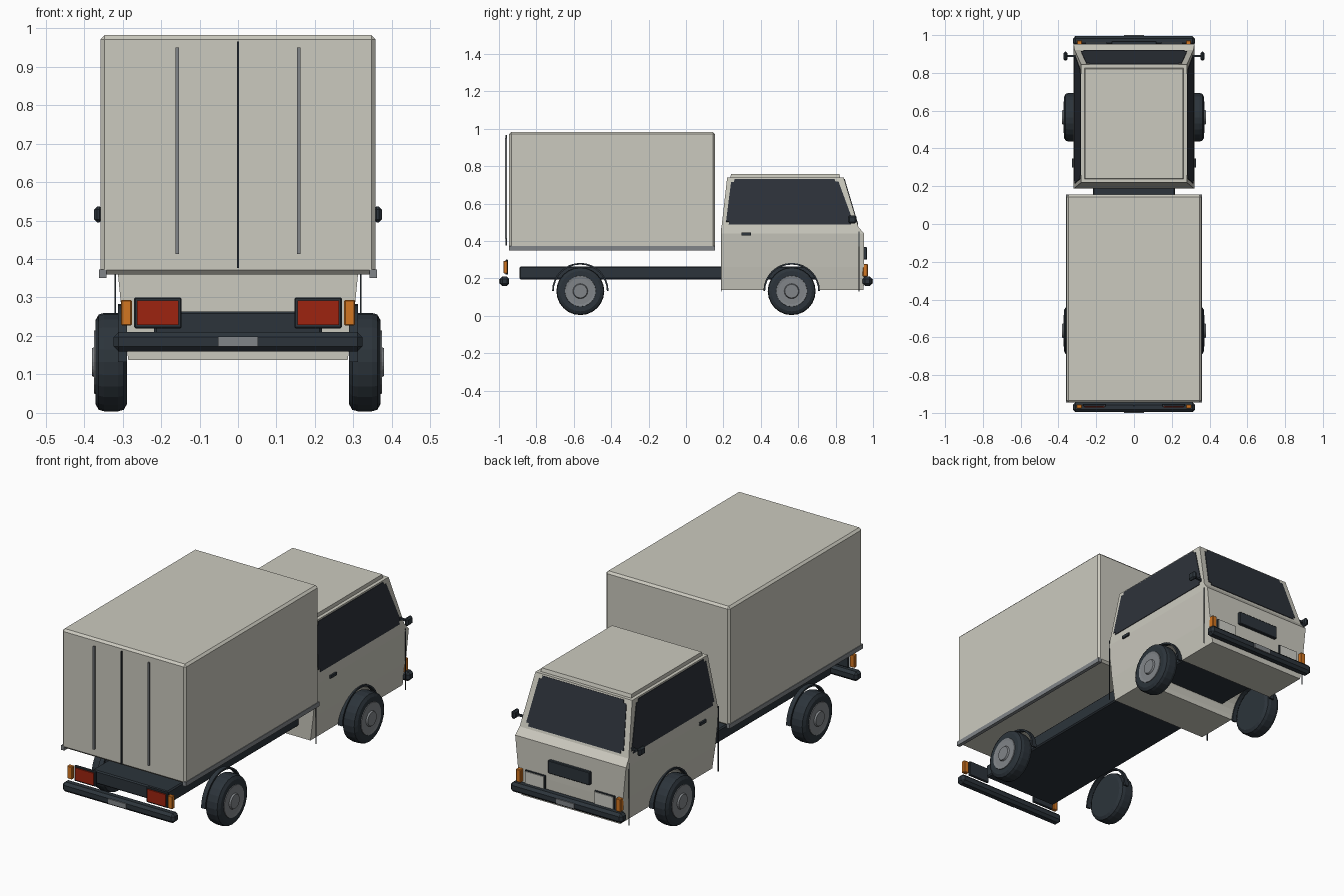
import bpy, bmesh, math
from mathutils import Matrix, Vector

cube = bpy.data.objects.get("Cube")
if cube:
    bpy.data.objects.remove(cube, do_unlink=True)


def material(name, rgb):
    m = bpy.data.materials.new(name)
    m.use_nodes = True
    color = (*rgb, 1)
    m.diffuse_color = color
    bsdf = m.node_tree.nodes["Principled BSDF"]
    bsdf.inputs["Base Color"].default_value = color
    bsdf.inputs["Roughness"].default_value = 0.6
    return m


cream = material("cream_paint", (0.60, 0.59, 0.52))
black = material("dark_rubber", (0.025, 0.034, 0.043))
glass = material("dark_glass", (0.026, 0.032, 0.042))
steel = material("grey_metal", (0.22, 0.235, 0.25))
red = material("red_lens", (0.34, 0.017, 0.005))
amber = material("amber_lens", (0.65, 0.18, 0.015))
lamp = material("lamp_glass", (0.62, 0.62, 0.57))


def finish(name, bm, mat):
    bmesh.ops.recalc_face_normals(bm, faces=bm.faces)
    mesh = bpy.data.meshes.new(name)
    bm.to_mesh(mesh)
    bm.free()
    mesh.materials.append(mat)
    ob = bpy.data.objects.new(name, mesh)
    bpy.context.collection.objects.link(ob)
    return ob


def box(name, x, y, z, mat, bevel=0.0):
    """Box from (min, max) ranges, with optional chamfered edges."""
    bm = bmesh.new()
    size = [b - a for a, b in (x, y, z)]
    mid = [(a + b) / 2 for a, b in (x, y, z)]
    bmesh.ops.create_cube(bm, size=1, matrix=Matrix.Translation(mid) @ Matrix.Diagonal((*size, 1)))
    if bevel:
        bmesh.ops.bevel(bm, geom=bm.edges[:], offset=bevel, segments=1, affect='EDGES')
    return finish(name, bm, mat)


def pair(name, x, y, z, mat, bevel=0.0):
    """A box on each side of the vehicle."""
    box("left_" + name, x, y, z, mat, bevel)
    box("right_" + name, (-x[1], -x[0]), y, z, mat, bevel)


def lathe(name, profile, side, y, z, mat, steps=24):
    """Revolve (radius, x) points around the axle."""
    bm = bmesh.new()
    verts = [bm.verts.new((side * x, y, z + r)) for r, x in profile]
    edges = [bm.edges.new(p) for p in zip(verts, verts[1:])]
    bmesh.ops.spin(bm, geom=verts + edges, cent=(0, y, z), axis=(1, 0, 0),
                   angle=math.tau, steps=steps)
    bmesh.ops.remove_doubles(bm, verts=bm.verts, dist=0.0005)
    return finish(name, bm, mat)


def prism(name, outline, x0, x1, mat):
    """Extrude a (y, z) outline across x."""
    bm = bmesh.new()
    face = bm.faces.new([bm.verts.new((x0, y, z)) for y, z in outline])
    ext = bmesh.ops.extrude_face_region(bm, geom=[face])["geom"]
    bmesh.ops.translate(bm, vec=(x1 - x0, 0, 0),
                        verts=[v for v in ext if isinstance(v, bmesh.types.BMVert)])
    return finish(name, bm, mat)


def pane(name, corners, normal, mat):
    """Thin window plate with clipped corners."""
    bm = bmesh.new()
    n = Vector(normal).normalized()
    face = bm.faces.new([bm.verts.new(Vector(c) - n * 0.002) for c in corners])
    bmesh.ops.bevel(bm, geom=bm.verts[:], offset=0.016, segments=2, affect='VERTICES')
    ext = bmesh.ops.extrude_face_region(bm, geom=bm.faces[:])["geom"]
    bmesh.ops.translate(bm, vec=n * 0.005,
                        verts=[v for v in ext if isinstance(v, bmesh.types.BMVert)])
    return finish(name, bm, mat)


AXLE_Z, FRONT_AXLE, REAR_AXLE = 0.132, 0.565, -0.565


def arc(radius, y, a0=0, a1=180, n=16):
    angles = [math.radians(a0 + (a1 - a0) * i / n) for i in range(n + 1)]
    return [(y + radius * math.cos(a), AXLE_Z + radius * math.sin(a)) for a in angles]


# Cab shell: stacked rectangles of (z, half width, rear y, front y)
SILL = (0.475, 0.315, 0.19, 0.922)
ROOF = (0.757, 0.277, 0.222, 0.838)
levels = [(0.137, 0.285, 0.19, 0.95), (0.26, 0.302, 0.188, 0.952),
          (0.44, 0.32, 0.187, 0.952), SILL, ROOF]
bm = bmesh.new()
rings = [[bm.verts.new(p) for p in ((-w, a, z), (w, a, z), (w, b, z), (-w, b, z))]
         for z, w, a, b in levels]
for low, high in zip(rings, rings[1:]):
    for i in range(4):
        j = (i + 1) % 4
        bm.faces.new((low[i], low[j], high[j], high[i]))
bm.faces.new(rings[0])
bm.faces.new(rings[-1])
roof_edges = [e for e in bm.edges if all(v in rings[-1] for v in e.verts)]
bmesh.ops.bevel(bm, geom=roof_edges, offset=0.018, segments=2, affect='EDGES')
cab = finish("cab", bm, cream)

# Wheel opening through the cab
cutter = lathe("arch_cutter", [(0, -0.5), (0.148, -0.5), (0.148, 0.5), (0, 0.5)],
               1, FRONT_AXLE, AXLE_Z, cream, 32)
cutter.hide_render = True
cutter.hide_viewport = True
cut = cab.modifiers.new("wheel_opening", 'BOOLEAN')
cut.operation = 'DIFFERENCE'
cut.solver = 'EXACT'
cut.object = cutter


def at(z, k):
    """Cab dimension k at a height above the sill."""
    t = (z - SILL[0]) / (ROOF[0] - SILL[0])
    return SILL[k] + (ROOF[k] - SILL[k]) * t


# Cab glazing
low, high = 0.487, 0.732
for side, label in ((1, "left"), (-1, "right")):
    pane(label + "_door_window",
         [(side * at(z, 1), y, z) for y, z in
          ((0.212, low), (0.9, low), (0.81, high), (0.243, high))], (side, 0, 0.14), glass)
pane("windscreen", [(s * (at(z, 1) - 0.03), at(z, 3), z) for s, z in
                    ((1, low), (-1, low), (-1, high), (1, high))], (0, 1, 0.3), glass)

# Cab fittings
pair("door_handle", (0.314, 0.328), (0.298, 0.347), (0.43, 0.445), black)
pair("door_seam_front", (0.317, 0.321), (0.923, 0.927), (0.13, 0.45), black)
pair("door_seam_rear", (0.317, 0.321), (0.187, 0.191), (0.13, 0.47), black)
pair("mirror_arm", (0.29, 0.36), (0.884, 0.894), (0.51, 0.52), black)
pair("mirror", (0.352, 0.374), (0.865, 0.912), (0.495, 0.537), black, 0.008)
box("grille", (-0.12, 0.12), (0.945, 0.968), (0.30, 0.368), black, 0.003)
pair("headlight_rim", (0.143, 0.258), (0.945, 0.960), (0.205, 0.277), black)
pair("headlight", (0.147, 0.254), (0.945, 0.964), (0.209, 0.273), lamp)
pair("front_indicator", (0.274, 0.302), (0.945, 0.972), (0.21, 0.277), amber, 0.003)

# Bumpers and plates
for label, s in (("front", 1), ("rear", -1)):
    box(label + "_bumper", (-0.323, 0.323), sorted((s * 0.945, s * 0.995)), (0.16, 0.21), black, 0.013)
    box(label + "_plate", (-0.052, 0.052), sorted((s * 0.99, s * 1.0)), (0.172, 0.198), steel)

# Chassis
box("chassis", (-0.218, 0.218), (-0.89, 0.76), (0.195, 0.264), black, 0.006)

# Cargo body
box("cargo_box", (-0.358, 0.358), (-0.945, 0.155), (0.36, 0.982), cream, 0.011)
pair("cargo_rail", (0.342, 0.361), (-0.945, 0.155), (0.35, 0.373), steel)
box("rear_door_gap", (-0.003, 0.003), (-0.965, -0.957), (0.376, 0.966), black)
pair("rear_door_bar", (0.154, 0.162), (-0.967, -0.957), (0.413, 0.95), steel)

# Tail lamps
pair("tail_lamp_frame", (0.147, 0.27), (-0.966, -0.952), (0.22, 0.3), black, 0.003)
pair("tail_lamp", (0.155, 0.262), (-0.972, -0.955), (0.228, 0.292), red)
pair("rear_indicator", (0.276, 0.304), (-0.976, -0.955), (0.227, 0.294), amber, 0.003)

# Wheels and arch trims
tyre = [(0, 0.288), (0.108, 0.288), (0.124, 0.297), (0.128, 0.312),
        (0.128, 0.348), (0.124, 0.362), (0.108, 0.371), (0.084, 0.371), (0, 0.366)]
hub = [(0.084, 0.366), (0.082, 0.374), (0.07, 0.372), (0.04, 0.372), (0.036, 0.38), (0, 0.38)]
for side, label in ((1, "left"), (-1, "right")):
    for end, y in (("front", FRONT_AXLE), ("rear", REAR_AXLE)):
        name = f"{end}_{label}_"
        lathe(name + "tyre", tyre, side, y, AXLE_Z, black)
        lathe(name + "hub", hub, side, y, AXLE_Z, steel)
        trim = arc(0.151, y) + arc(0.142, y, 180, 0)
        prism(name + "arch_trim", trim, side * 0.288, side * 0.312, black)
